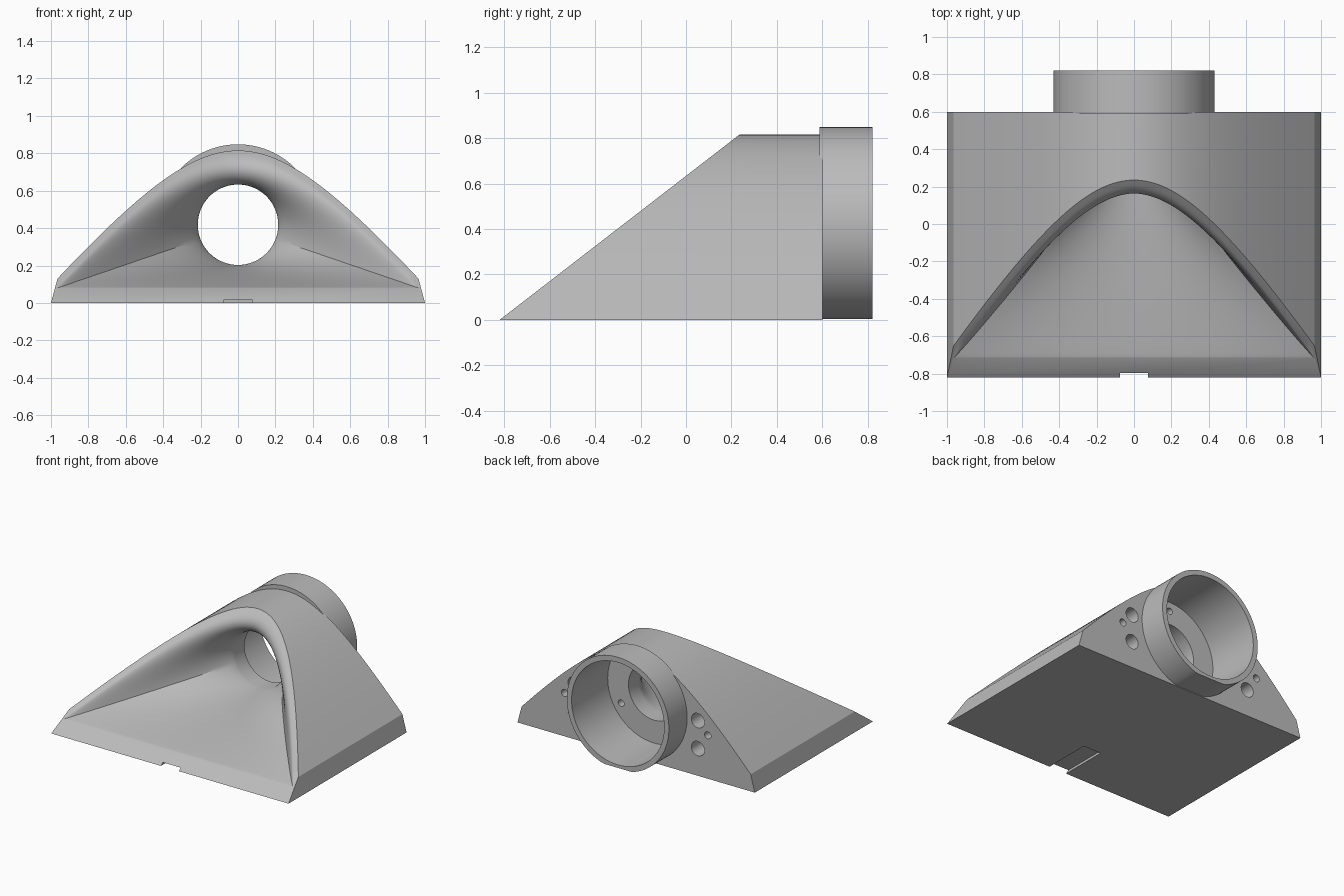
import bpy, bmesh, math
from mathutils import Vector

if "Cube" in bpy.data.objects:
    bpy.data.objects.remove(bpy.data.objects["Cube"], do_unlink=True)

grey = bpy.data.materials.new("plain grey")
grey.use_nodes = True
grey.diffuse_color = (0.5, 0.5, 0.5, 1)
grey.node_tree.nodes["Principled BSDF"].inputs["Base Color"].default_value = (0.5, 0.5, 0.5, 1)

BACK, FRONT, SLOPE = 0.6, -0.82, 0.7725
AXIS_Z, BORE, POCKET, COLLAR = 0.418, 0.215, 0.39, 0.43
EDGE = 0.965


def arch(x):
    """Height of the hood at x."""
    return 0.815 - 1.2217 * (math.hypot(x, 0.55) - 0.55)


def on_slant(x, z):
    return Vector((x, FRONT + z / SLOPE, z))


def circle(r, y, x=0, z=AXIS_Z, n=96):
    return [Vector((x + r * math.cos(math.tau * i / n), y, z + r * math.sin(math.tau * i / n)))
            for i in range(n)]


def loft(name, rings, looped=False):
    """Skin a list of rings; cap the ends, or join last ring to first."""
    bm = bmesh.new()
    loops = [[bm.verts.new(p) for p in ring] for ring in rings]
    pairs = list(zip(loops, loops[1:]))
    if looped:
        pairs.append((loops[-1], loops[0]))
    else:
        bm.faces.new(loops[0])
        bm.faces.new(loops[-1])
    n = len(loops[0])
    for a, b in pairs:
        for i in range(n):
            j = (i + 1) % n
            bm.faces.new((a[i], a[j], b[j], b[i]))
    bmesh.ops.recalc_face_normals(bm, faces=bm.faces)
    mesh = bpy.data.meshes.new(name)
    bm.to_mesh(mesh)
    bm.free()
    mesh.materials.append(grey)
    obj = bpy.data.objects.new(name, mesh)
    bpy.context.collection.objects.link(obj)
    return obj


def select(obj):
    bpy.ops.object.select_all(action='DESELECT')
    obj.select_set(True)
    bpy.context.view_layer.objects.active = obj


def cut(obj, cutter):
    cutter.hide_render = True
    mod = obj.modifiers.new("cut", 'BOOLEAN')
    mod.operation = 'DIFFERENCE'
    mod.solver = 'EXACT'
    mod.object = cutter
    select(obj)
    bpy.ops.object.modifier_apply(modifier=mod.name)
    bpy.data.objects.remove(cutter, do_unlink=True)


def drill(obj, x, z, r, y0, y1, n=32):
    cut(obj, loft("drill", [circle(r, y0, x, z, n), circle(r, y1, x, z, n)]))


# Hood body: arched section, sliced by the sloping front
N = 64
xs = [EDGE * (1 - 2 * i / N) for i in range(N + 1)]
section = [(1, 0)] + [(x, arch(x)) for x in xs] + [(-1, 0)]
body = loft("hood_body", [[on_slant(x, z) for x, z in section],
                          [Vector((x, BACK, z)) for x, z in section]])

# Funnel cavity: mouth on the slope blending into the round bore
M = 32
dip = math.radians(21)
mouth, angles = [], []
for i, x in enumerate(xs):
    mouth.append(on_slant(x, arch(x) - 0.02 - 0.03 * abs(x) / EDGE))
    angles.append(-dip + (math.pi + 2 * dip) * i / N)
for i in range(1, M):
    mouth.append(on_slant(EDGE * (2 * i / M - 1), mouth[0].z))
    angles.append(math.pi + dip + (math.pi - 2 * dip) * i / M)
throat = [Vector((BORE * math.cos(a), 0.27, AXIS_Z + BORE * math.sin(a))) for a in angles]
focus = on_slant(0, AXIS_Z)
outward = Vector((0, -SLOPE, 1)).normalized()


def blend(p0, p3, t):
    k = 0.03 + 0.15 * (p0.z - 0.08) / 0.72
    p1 = p0.lerp(focus, k)
    p2 = p3 - Vector((0, 0.1, 0))
    s = 1 - t
    return p0 * s**3 + p1 * 3 * s * s * t + p2 * 3 * s * t * t + p3 * t**3


STEPS = 20
rings = [[p + outward * 0.2 for p in mouth]]
rings += [[blend(p, q, i / STEPS) for p, q in zip(mouth, throat)] for i in range(STEPS + 1)]
rings.append([p + Vector((0, 0.2, 0)) for p in throat])
cut(body, loft("funnel", rings))

# Round pocket behind the bore, with three small holes in its floor
drill(body, 0, AXIS_Z, POCKET, 0.385, 0.9, 96)
for deg in (90, 210, 330):
    a = math.radians(deg)
    drill(body, 0.32 * math.cos(a), AXIS_Z + 0.32 * math.sin(a), 0.025, 0.3, 0.45, 20)

# Mounting holes on the back face
for side in (-1, 1):
    for x, z, r in ((0.52, 0.42, 0.055), (0.52, 0.207, 0.055), (0.603, 0.33, 0.027)):
        drill(body, side * x, z, r, 0.45, 0.7)

# Shallow slot under the front edge
slot = [(-0.075, -0.1), (0.075, -0.1), (0.075, 0.018), (-0.075, 0.018)]
cut(body, loft("slot", [[Vector((x, y, z)) for x, z in slot] for y in (-0.9, -0.45)]))

# Rear collar, flattened along the bottom
rings = [circle(COLLAR, 0.587), circle(COLLAR, 0.82), circle(POCKET, 0.82), circle(POCKET, 0.587)]
for ring in rings:
    for p in ring:
        p.z = max(p.z, 0.005)
collar = loft("rear_collar", rings, looped=True)

for obj in (body, collar):
    select(obj)
    bpy.ops.object.shade_smooth_by_angle(angle=math.radians(25))
